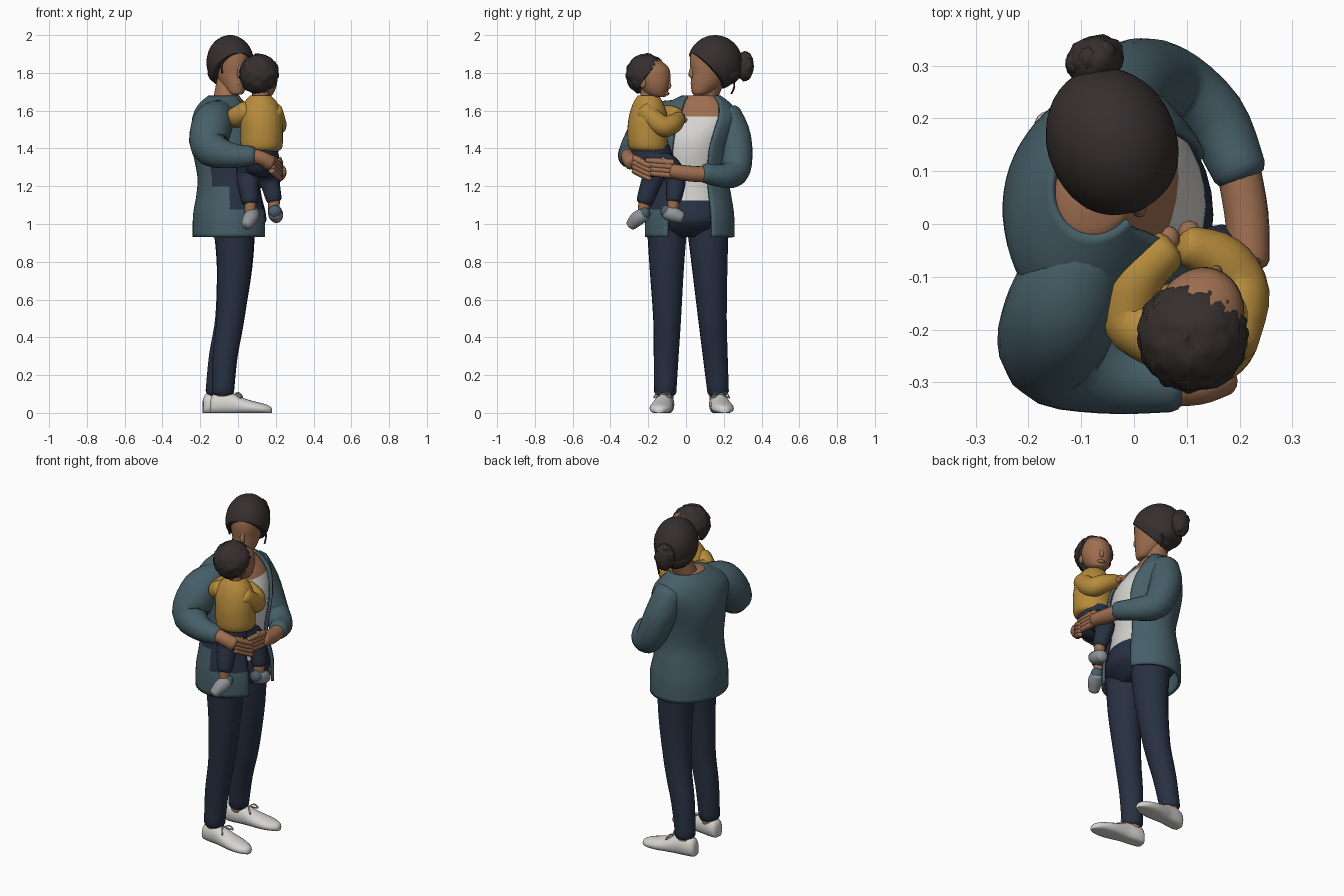
import bpy, bmesh, math, random
from math import sin, cos, pi, radians
from mathutils import Vector, Matrix

random.seed(4)
if "Cube" in bpy.data.objects:
    bpy.data.objects.remove(bpy.data.objects["Cube"])


def material(name, *rgb):
    m = bpy.data.materials.new(name)
    m.use_nodes = True
    m.diffuse_color = (*rgb, 1)
    m.node_tree.nodes["Principled BSDF"].inputs["Base Color"].default_value = (*rgb, 1)
    return m


TEAL = material("teal wool", .062, .115, .138)
NAVY = material("navy denim", .021, .03, .055)
WHITE = material("off white", .66, .65, .62)
YELLOW = material("mustard", .47, .26, .045)
HAIR = material("dark hair", .038, .028, .028)
SKIN = material("brown skin", .34, .155, .08)
GREY = material("grey shoe", .28, .3, .32)
SLATE = material("slate shoe", .07, .11, .15)


def finish(name, bm, mats, angle=60):
    me = bpy.data.meshes.new(name)
    bm.to_mesh(me)
    bm.free()
    ob = bpy.data.objects.new(name, me)
    bpy.context.collection.objects.link(ob)
    for m in mats if isinstance(mats, list) else [mats]:
        me.materials.append(m)
    bpy.ops.object.select_all(action='DESELECT')
    bpy.context.view_layer.objects.active = ob
    ob.select_set(True)
    bpy.ops.object.shade_smooth_by_angle(angle=radians(angle))
    return ob


def spline(rows, n=4):
    """Smoothly interpolate rows of numbers."""
    out = []
    for i in range(len(rows) - 1):
        p0, p1, p2, p3 = (rows[max(0, min(len(rows) - 1, i + k))] for k in (-1, 0, 1, 2))
        for s in range(n):
            t = s / n
            out.append([b + .5 * t * (c - a + t * (2*a - 5*b + 4*c - d + t * (3*(b - c) + d - a)))
                        for a, b, c, d in zip(p0, p1, p2, p3)])
    return out + [list(rows[-1])]


def skin_rings(bm, rings, closed=True):
    """Bridge lists of points into a surface, capped when closed."""
    vs = [[bm.verts.new(p) for p in r] for r in rings]
    n = len(vs[0])
    for a, b in zip(vs, vs[1:]):
        for j in range(n if closed else n - 1):
            k = (j + 1) % n
            bm.faces.new((a[j], a[k], b[k], b[j]))
    if closed:
        bm.faces.new(vs[0][::-1])
        bm.faces.new(vs[-1])


def tube(name, pts, mat, sides=14):
    """Rounded limb through (x, y, z, radius) points."""
    rows = spline(pts)
    ctr = [Vector(r[:3]) for r in rows]
    d0, d1 = (ctr[0] - ctr[1]).normalized(), (ctr[-1] - ctr[-2]).normalized()
    dome = [(.5, .45), (.87, .25)]
    first = [(ctr[0] + d0 * rows[0][3] * h, rows[0][3] * f) for f, h in dome]
    last = [(ctr[-1] + d1 * rows[-1][3] * h, rows[-1][3] * f) for f, h in dome[::-1]]
    path = first + [(c, r[3]) for c, r in zip(ctr, rows)] + last
    rings, side = [], d0.orthogonal().normalized()
    for i, (c, r) in enumerate(path):
        t = (path[min(i + 1, len(path) - 1)][0] - path[max(i - 1, 0)][0]).normalized()
        side = (side - t * side.dot(t)).normalized()
        up = t.cross(side)
        rings.append([c + r * (cos(a) * side + sin(a) * up)
                      for a in (2 * pi * k / sides for k in range(sides))])
    bm = bmesh.new()
    skin_rings(bm, rings)
    return finish(name, bm, mat)


def loft(name, rows, mats, segs=32, rule=None, shrink=0, gap=False):
    """Stack of ellipses (x, y, z, rx, ry, yaw, left gap, right gap); gaps open the front."""
    rings = []
    for x, y, z, rx, ry, yaw, *gaps in spline(rows):
        g, h = map(radians, gaps if gap else (0, 0))
        w, ring = radians(yaw), []
        for k in range(segs + (1 if gap else 0)):
            a = g + (2 * pi - g - h) * k / segs
            p = (rx - shrink) * cos(a), (ry - shrink) * sin(a)
            ring.append((x + p[0] * cos(w) - p[1] * sin(w), y + p[0] * sin(w) + p[1] * cos(w), z))
        rings.append(ring)
    bm = bmesh.new()
    skin_rings(bm, rings, not gap)
    if rule:
        for f in bm.faces:
            f.material_index = rule(f.calc_center_median())
    return finish(name, bm, mats)


def ball(name, c, r, mat, yaw=0, rough=0, cut=None, level=4):
    """Ellipsoid, optionally roughened and sliced by a (point, normal) plane."""
    bm = bmesh.new()
    bmesh.ops.create_icosphere(bm, subdivisions=level, radius=1)
    for v in bm.verts:
        v.co = Vector(a * b for a, b in zip(v.co, r)) * (1 + random.uniform(-rough, rough))
    if cut:
        bmesh.ops.bisect_plane(bm, geom=bm.verts[:] + bm.edges[:] + bm.faces[:],
                               plane_co=cut[0], plane_no=cut[1], clear_outer=True)
        bmesh.ops.holes_fill(bm, edges=[e for e in bm.edges if e.is_boundary])
    bm.transform(Matrix.Translation(c) @ Matrix.Rotation(radians(yaw), 4, 'Z'))
    return finish(name, bm, mat)


def head(name, c, yaw, s, rows):
    """Face, nose, lips and ears around c, looking along yaw."""
    w = radians(yaw)
    at = lambda u, v, z: Vector((c[0] + u*cos(w) - v*sin(w), c[1] + u*sin(w) + v*cos(w), c[2] + z))
    loft(name + "_head", [(*at(u, 0, z), a, b, yaw) for u, z, a, b in rows], SKIN)
    tube(name + "_nose", [(*at(.12*s, 0, -.02*s), .01*s), (*at(.133*s, 0, -.065*s), .014*s),
                          (*at(.124*s, 0, -.08*s), .012*s)], SKIN, 10)
    ball(name + "_lips", at(.12*s, 0, -.115*s), (.012*s, .027*s, .012*s), SKIN, yaw, level=2)
    for v, tag in ((1, "left"), (-1, "right")):
        ball(f"{name}_{tag}_ear", at(-.005, v*.092*s, -.05*s), (.022*s, .012*s, .034*s), SKIN, yaw, level=2)
    return at


# Woman: torso under the cardigan, and the open cardigan itself
BODY = [(-.035, .02, .93, .205, .238, 0, 30, 30), (-.035, .02, 1.05, .203, .235, 0, 30, 30),
        (-.038, .02, 1.15, .183, .22, 0, 29, 29), (-.04, .02, 1.25, .175, .205, -4, 32, 25),
        (-.042, .03, 1.38, .197, .205, -10, 38, 22), (-.05, .04, 1.48, .198, .22, -14, 43, 16),
        (-.068, .05, 1.57, .165, .23, -18, 47, 10), (-.075, .065, 1.635, .125, .18, -20, 54, 14),
        (-.065, .08, 1.68, .09, .105, -20, 65, 30)]
loft("torso", [(-.02, .015, .93, .1, .16, 0, 0, 0), (-.03, .015, 1, .19, .225, 0, 0, 0)] + BODY[1:],
     [SKIN, WHITE, NAVY], shrink=.02, rule=lambda p: 0 if p.z > 1.57 else 1 if p.z > 1.12 else 2)
# The child's trousers tint the cardigan's right side
cardigan = loft("cardigan", BODY, [TEAL, NAVY], segs=48, gap=True,
                rule=lambda p: int(p.y < -.08 and (1.2 < p.z < 1.31 and p.x > -.14
                                                   or 1.07 < p.z < 1.25 and p.x > -.04)))
shell = cardigan.modifiers.new("thickness", 'SOLIDIFY')
shell.thickness, shell.offset = .016, -1

# Legs, ankles and shoes
LEGS = {
    "right": [(-.02, -.1, 1, .108), (-.018, -.102, .78, .092), (-.04, -.1, .5, .074),
              (-.068, -.105, .3, .066), (-.08, -.11, .11, .059)],
    "left": [(-.02, .115, 1, .112), (-.018, .125, .78, .095), (-.045, .14, .5, .076),
             (-.088, .155, .3, .066), (-.115, .17, .11, .057)]}
SHOE = [(0, .028, .07), (.015, .044, .1), (.06, .05, .112), (.11, .049, .105), (.17, .056, .08),
        (.23, .06, .062), (.285, .05, .048), (.318, .028, .035), (.327, .01, .02)]
for tag, heel, yaw in (("right", (-.145, -.105), -7), ("left", (-.185, .165), 7)):
    tube(tag + "_leg", LEGS[tag], NAVY, 18)
    x, y = LEGS[tag][-1][:2]
    tube(tag + "_ankle", [(x, y, .14, .045), (x, y, .07, .045)], SKIN)
    place = Matrix.Translation((*heel, 0)) @ Matrix.Rotation(radians(yaw), 4, 'Z')
    bm = bmesh.new()
    skin_rings(bm, [[place @ Vector((u, w * cos(a), max(0, h * (.42 + .58 * sin(a)))))
                     for a in (2 * pi * k / 20 for k in range(20))] for u, w, h in spline(SHOE, 3)])
    finish(tag + "_shoe", bm, WHITE)
    for s in (-1, 1):
        loop = [(.13, 0, .1), (.15, .03 * s, .105), (.165, .045 * s, .08), (.14, .015 * s, .095)]
        tube(f"{tag}_lace_{'a' if s < 0 else 'b'}", [(*(place @ Vector(p)), .004) for p in loop], WHITE, 6)

# Sleeves, forearms and hands
ARMS = {
    "right": ([(-.095, -.05, 1.575, .085), (-.135, -.16, 1.53, .108), (-.15, -.245, 1.41, .1),
               (-.05, -.29, 1.365, .071), (.075, -.305, 1.36, .052)],
              [(.05, -.305, 1.365, .042), (.12, -.305, 1.35, .038), (.165, -.285, 1.325, .042)],
              (.178, -.275, 1.32), (.048, .085, -.045)),
    "left": ([(-.04, .21, 1.575, .085), (-.01, .258, 1.45, .089), (.06, .262, 1.29, .08),
              (.15, .2, 1.255, .064), (.2, .1, 1.27, .052)],
             [(.195, .12, 1.262, .042), (.213, .02, 1.267, .042), (.218, -.07, 1.28, .039)],
             (.222, -.07, 1.295), (-.005, -.14, .012))}
for tag, (sleeve, fore, palm, reach) in ARMS.items():
    tube(tag + "_sleeve", sleeve, TEAL, 20)
    tube(tag + "_forearm", fore, SKIN)
    p, d = Vector(palm), Vector(reach)
    for k in range(4):
        q = p + Vector((0, 0, .03 - .022 * k))
        tube(f"{tag}_finger_{k + 1}", [(*q, .018), (*(q + d * .6), .017), (*(q + d), .012)], SKIN, 8)
    tube(tag + "_thumb", [(*p, .019), (*(p + d * .4 + Vector((0, 0, .045))), .013)], SKIN, 8)

# Woman's neck, head, tied hair and loose locks
tube("neck", [(-.07, .08, 1.58, .085), (-.065, .1, 1.66, .066), (-.05, .14, 1.76, .062)], SKIN, 18)
at = head("woman", (-.04, .15, 1.86), -68, 1, [
    (.085, -.175, .025, .025), (.075, -.165, .05, .042), (.045, -.12, .085, .066),
    (.02, -.06, .11, .083), (.005, 0, .13, .091), (0, .06, .123, .092), (0, .11, .07, .06)])
ball("hair", at(-.004, 0, -.005), (.147, .122, .145), HAIR, -68, .004, ((.008, 0, -.085), (1, 0, -.95)))
ball("hair_nape", at(-.058, 0, -.062), (.082, .102, .065), HAIR, -68, .006, level=3)
ball("hair_bun", at(-.16, .028, -.025), (.05, .055, .078), HAIR, -68, .07, level=3)
for k in range(7):
    a = 2 * pi * k / 7
    ball(f"bun_curl_{k + 1}", at(-.168, .028 + .036 * cos(a), -.025 + .058 * sin(a)),
         (.023,) * 3, HAIR, 0, .08, level=2)
for tag, lock in (("right", [(.075, -.085, .04), (.09, -.088, -.02), (.085, -.082, -.06)]),
                  ("left", [(-.07, .08, -.08), (-.08, .085, -.13), (-.065, .08, -.17)])):
    tube(tag + "_lock", [(*at(*p), .005) for p in lock], HAIR, 6)

# Child: head and curly hair
at = head("child", (.117, -.197, 1.79), 70, .86, [
    (.06, -.118, .03, .03), (.042, -.1, .058, .055), (.032, -.06, .082, .075),
    (.022, -.01, .096, .083), (.016, .04, .09, .078), (0, .085, .05, .05)])
ball("child_hair", at(-.014, 0, .002), (.108, .104, .108), HAIR, 70, .05,
     ((.002, 0, -.05), (1.3, 0, -1)), level=4)
tube("child_neck", [(.12, -.2, 1.62, .045), (.12, -.195, 1.72, .045)], SKIN)

# Child: sweater, trousers, legs and shoes
loft("child_sweater", [(.12, -.19, 1.385, .09, .09, 0), (.125, -.2, 1.41, .11, .105, 0),
                       (.125, -.205, 1.5, .112, .105, 0), (.12, -.2, 1.58, .112, .1, 0),
                       (.12, -.2, 1.64, .09, .08, 0), (.12, -.2, 1.68, .055, .055, 0)], YELLOW)
loft("child_seat", [(.11, -.17, 1.25, .045, .05, 0), (.11, -.175, 1.28, .085, .095, 0),
                    (.11, -.18, 1.34, .1, .115, 0), (.12, -.185, 1.42, .095, .095, 0)], NAVY)
CHILD = {
    "right": ([(.185, -.22, 1.6, .052), (.2, -.13, 1.52, .057), (.165, -.07, 1.53, .052), (.1, -.04, 1.56, .038)],
              [(.15, -.19, 1.345, .07), (.155, -.1, 1.305, .066), (.165, -.055, 1.24, .055), (.19, -.065, 1.13, .042)],
              [(.195, -.105, 1.06, .036), (.2, -.065, 1.05, .04), (.205, -.025, 1.035, .032)]),
    "left": ([(.05, -.22, 1.6, .055), (-.008, -.18, 1.565, .055), (.005, -.1, 1.575, .055), (.06, -.05, 1.575, .042)],
             [(.065, -.19, 1.34, .07), (.055, -.165, 1.27, .065), (.055, -.19, 1.2, .055), (.065, -.22, 1.12, .044)],
             [(.08, -.22, 1.05, .036), (.065, -.255, 1.03, .04), (.045, -.29, .995, .03)])}
for tag, (arm, leg, shoe) in CHILD.items():
    tube(f"child_{tag}_sleeve", arm, YELLOW)
    x, y, z, r = arm[-1]
    ball(f"child_{tag}_hand", (x + .005, y + .022, z - .008), (.022, .025, .02), SKIN, level=2)
    tube(f"child_{tag}_leg", leg, NAVY)
    x, y, z, r = leg[-1]
    tube(f"child_{tag}_ankle", [(x, y, z, .032), (x, y - .005, z - .06, .03)], SKIN)
    tube(f"child_{tag}_shoe", shoe, GREY)
    x, y, z, r = shoe[0]
    ball(f"child_{tag}_shoe_heel", (x, y, z + .005), (.038, .032, .036), SLATE, level=2)
